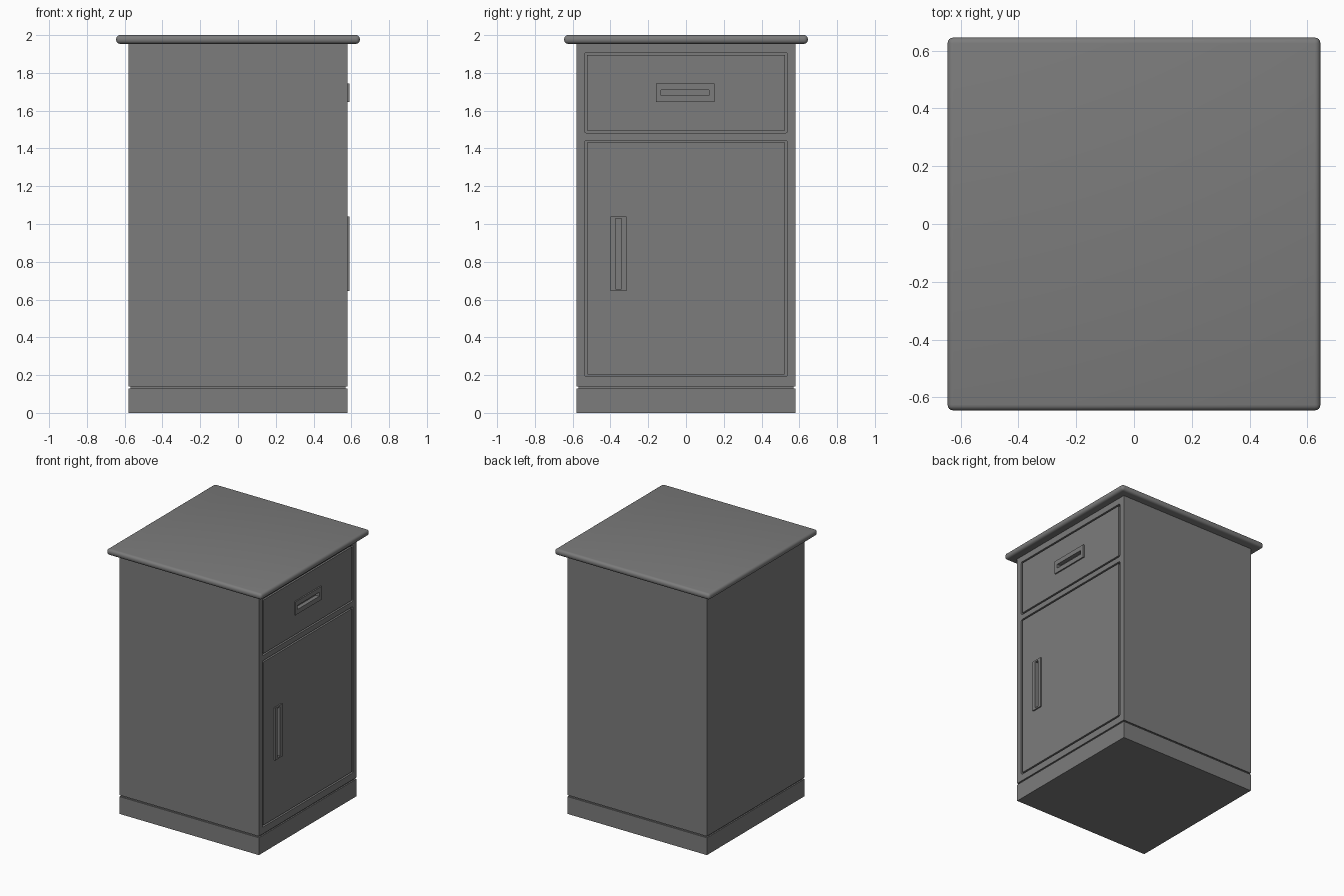
import bpy
import bmesh

if "Cube" in bpy.data.objects:
    bpy.data.objects.remove(bpy.data.objects["Cube"], do_unlink=True)

# One grey finish for the whole cabinet
grey = bpy.data.materials.new("cabinet grey")
grey.use_nodes = True
colour = (0.2, 0.2, 0.2, 1)
grey.diffuse_color = colour
grey.node_tree.nodes["Principled BSDF"].inputs["Base Color"].default_value = colour

FACE = 0.58      # plane of the drawer and door fronts
DEPTH = 0.04     # thickness of the fronts
GAP = 0.012      # shadow gap around the fronts


def box(name, x, y, z, corner=0.0, slot=None):
    """Box from (min, max) ranges; corner rounds the edges along x,
    slot = (margin_y, margin_z, depth) sinks a grip into the +x face."""
    bm = bmesh.new()
    bmesh.ops.create_cube(bm, size=1)
    for v in bm.verts:
        for i, (low, high) in enumerate((x, y, z)):
            v.co[i] = high if v.co[i] > 0 else low
    if corner:
        edges = [e for e in bm.edges if abs(e.verts[0].co.x - e.verts[1].co.x) > 1e-5]
        bmesh.ops.bevel(bm, geom=edges, offset=corner, segments=2, profile=0.5, affect='EDGES')
    if slot:
        my, mz, depth = slot
        front = max(bm.faces, key=lambda f: f.normal.x if f.normal.length else f.calc_center_median().x)
        front = max(bm.faces, key=lambda f: f.calc_center_median().x)
        bmesh.ops.inset_region(bm, faces=[front], thickness=0.005)
        cy, cz = sum(y) / 2, sum(z) / 2
        for v in front.verts:
            v.co.y = y[1] - my if v.co.y > cy else y[0] + my
            v.co.z = z[1] - mz if v.co.z > cz else z[0] + mz
        floor = bmesh.ops.extrude_discrete_faces(bm, faces=[front])["faces"][0]
        for v in floor.verts:
            v.co.x -= depth
    bmesh.ops.recalc_face_normals(bm, faces=bm.faces)
    mesh = bpy.data.meshes.new(name)
    bm.to_mesh(mesh)
    bm.free()
    mesh.materials.append(grey)
    obj = bpy.data.objects.new(name, mesh)
    bpy.context.collection.objects.link(obj)
    return obj


def apply(obj, modifier):
    bpy.ops.object.select_all(action='DESELECT')
    obj.select_set(True)
    bpy.context.view_layer.objects.active = obj
    bpy.ops.object.modifier_apply(modifier=modifier.name)


def cut(obj, x, y, z, corner=0.0):
    cutter = box("cutter", x, y, z, corner)
    cutter.hide_render = True
    mod = obj.modifiers.new("cut", 'BOOLEAN')
    mod.operation = 'DIFFERENCE'
    mod.solver = 'EXACT'
    mod.object = cutter
    apply(obj, mod)
    bpy.data.objects.remove(cutter, do_unlink=True)


def grow(span, amount):
    return (span[0] - amount, span[1] + amount)


# Plinth, recessed neck and carcass
side = (-FACE, FACE)
neck = grow(side, -0.01)
box("plinth", side, side, (0, 0.13))
box("plinth_neck", neck, neck, (0.125, 0.15))
carcass = box("carcass", side, side, (0.141, 1.96))

# Drawer and door: opening in the carcass, flush front, recessed grip
fronts = [
    ("drawer", (-0.537, 0.537), (1.482, 1.908), (-0.16, 0.15), (1.645, 1.745), (0.027, 0.035)),
    ("door", (-0.537, 0.537), (0.192, 1.443), (-0.4, -0.315), (0.645, 1.04), (0.027, 0.012)),
]
for name, y, z, grip_y, grip_z, margin in fronts:
    cut(carcass, (FACE - DEPTH, FACE + 0.1), y, z, 0.01)
    panel = box(name + "_front", (FACE - DEPTH, FACE), grow(y, -GAP), grow(z, -GAP), 0.004)
    cut(panel, (FACE - 0.03, FACE + 0.1), grip_y, grip_z)
    box(name + "_handle", (FACE - 0.03, FACE + 0.01), grip_y, grip_z, slot=(*margin, 0.03))

# Overhanging top with rounded edges
edge = (-0.645, 0.645)
top = box("top", edge, edge, (1.954, 2.0))
bevel = top.modifiers.new("round", 'BEVEL')
bevel.width = 0.02
bevel.segments = 4
apply(top, bevel)
bpy.ops.object.shade_smooth_by_angle()
